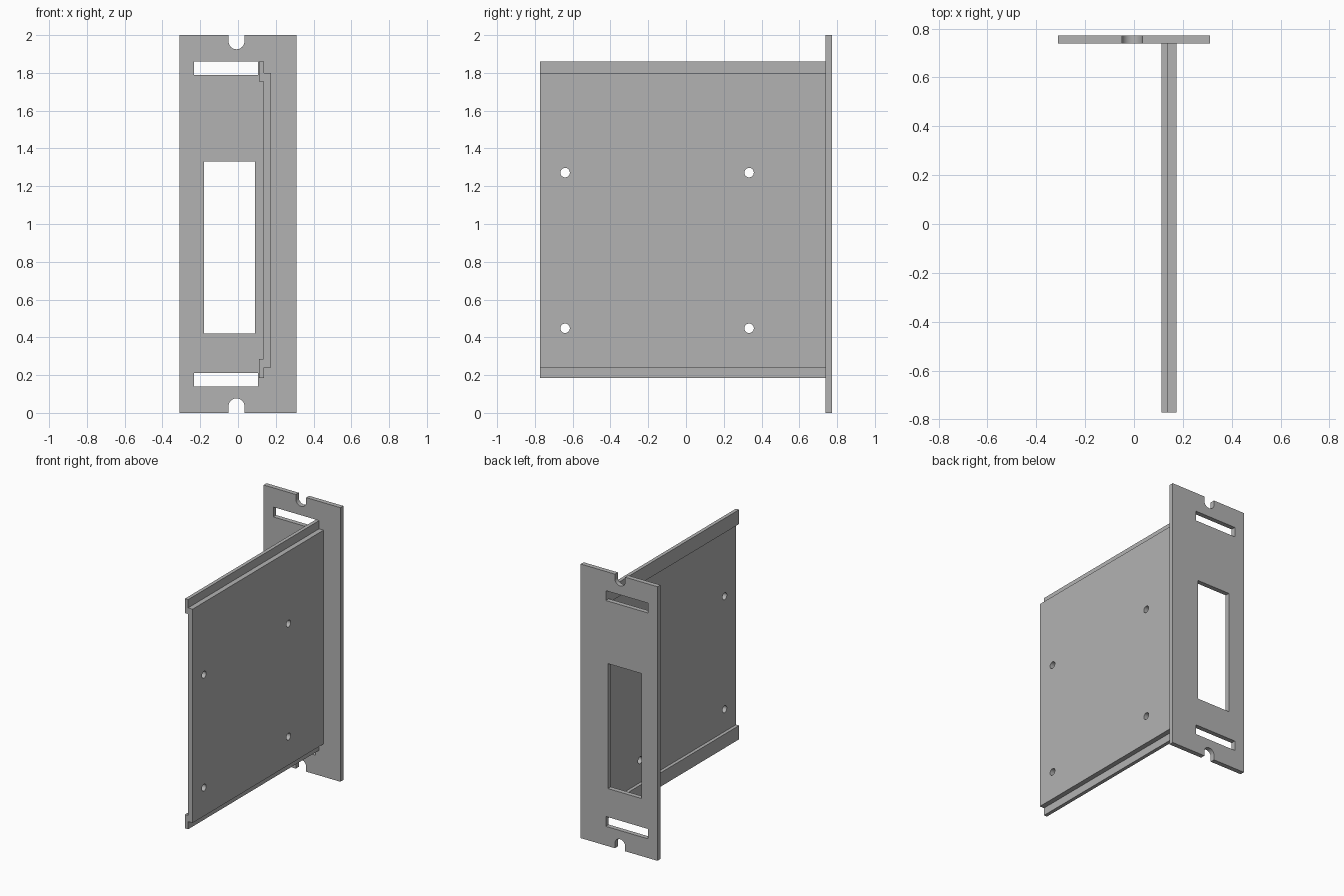
import bpy
import bmesh
from math import cos, sin, pi
from mathutils import Vector

cube = bpy.data.objects.get("Cube")
if cube:
    bpy.data.objects.remove(cube, do_unlink=True)

grey = bpy.data.materials.new("plain grey")
grey.use_nodes = True
colour = (0.45, 0.45, 0.45, 1)
grey.diffuse_color = colour
grey.node_tree.nodes["Principled BSDF"].inputs["Base Color"].default_value = colour


def add_prism(bm, points, direction):
    """Extrude a closed outline of 3D points along a direction."""
    face = bm.faces.new([bm.verts.new(p) for p in points])
    result = bmesh.ops.extrude_face_region(bm, geom=[face], use_keep_orig=True)
    moved = [v for v in result["geom"] if isinstance(v, bmesh.types.BMVert)]
    bmesh.ops.translate(bm, verts=moved, vec=Vector(direction))


def make_object(name, prisms):
    bm = bmesh.new()
    for points, direction in prisms:
        add_prism(bm, points, direction)
    bmesh.ops.recalc_face_normals(bm, faces=bm.faces)
    mesh = bpy.data.meshes.new(name)
    bm.to_mesh(mesh)
    bm.free()
    mesh.materials.append(grey)
    obj = bpy.data.objects.new(name, mesh)
    bpy.context.collection.objects.link(obj)
    return obj


def cut(obj, cutter):
    cutter.hide_render = True
    mod = obj.modifiers.new("openings", 'BOOLEAN')
    mod.operation = 'DIFFERENCE'
    mod.solver = 'EXACT'
    mod.object = cutter
    bpy.context.view_layer.objects.active = obj
    bpy.ops.object.modifier_apply(modifier=mod.name)
    bpy.data.objects.remove(cutter, do_unlink=True)
    bpy.ops.object.select_all(action='DESELECT')
    obj.select_set(True)
    bpy.ops.object.shade_smooth_by_angle(angle=pi / 6)


def xz_prism(outline, y0, y1):
    return [(x, y0, z) for x, z in outline], (0, y1 - y0, 0)


def rect(x0, x1, z0, z1):
    return [(x0, z0), (x1, z0), (x1, z1), (x0, z1)]


def notch(z, end, x=-0.008, r=0.042, steps=16):
    """Round-ended slot that runs out through the panel edge."""
    sign = 1 if end > z else -1
    arc = [(x + r * cos(pi * i / steps), z - sign * r * sin(pi * i / steps))
           for i in range(steps + 1)]
    return arc + [(x - r, end), (x + r, end)]


front_y, joint_y, back_y = -0.772, 0.738, 0.772

# Upright end panel with window, slots and screw notches
panel = make_object("end_panel", [xz_prism(rect(-0.31, 0.31, 0, 2), joint_y, back_y)])
openings = [
    rect(-0.18, 0.09, 0.42, 1.332),
    rect(-0.232, 0.107, 1.788, 1.86),
    rect(-0.232, 0.107, 0.14, 0.212),
    notch(1.967, 2.1),
    notch(0.035, -0.1),
]
cut(panel, make_object("panel_cutter",
                       [xz_prism(o, joint_y - 0.1, back_y + 0.1) for o in openings]))

# Side plate with stepped rails along its top and bottom edges
inner, web, outer = 0.112, 0.136, 0.174
profile = [(inner, 1.86), (web, 1.86), (web, 1.80), (outer, 1.80),
           (outer, 0.24), (web, 0.24), (web, 0.184), (inner, 0.184),
           (inner, 0.285), (web, 0.285), (web, 1.755), (inner, 1.755)]
# Joggle the rails slightly into the web so that each step stays solid
profile = [(x + 0.002 if x == web and z in (1.86, 1.80, 0.24, 0.184) else x, z)
           for x, z in profile]
plate = make_object("side_plate", [xz_prism(profile, front_y, joint_y)])

# Four mounting holes through the side plate
holes = []
for y in (-0.64, 0.334):
    for z in (0.448, 1.272):
        ring = [(0, y + 0.025 * cos(2 * pi * i / 32), z + 0.025 * sin(2 * pi * i / 32))
                for i in range(32)]
        holes.append((ring, (0.4, 0, 0)))
cut(plate, make_object("hole_cutter", holes))
